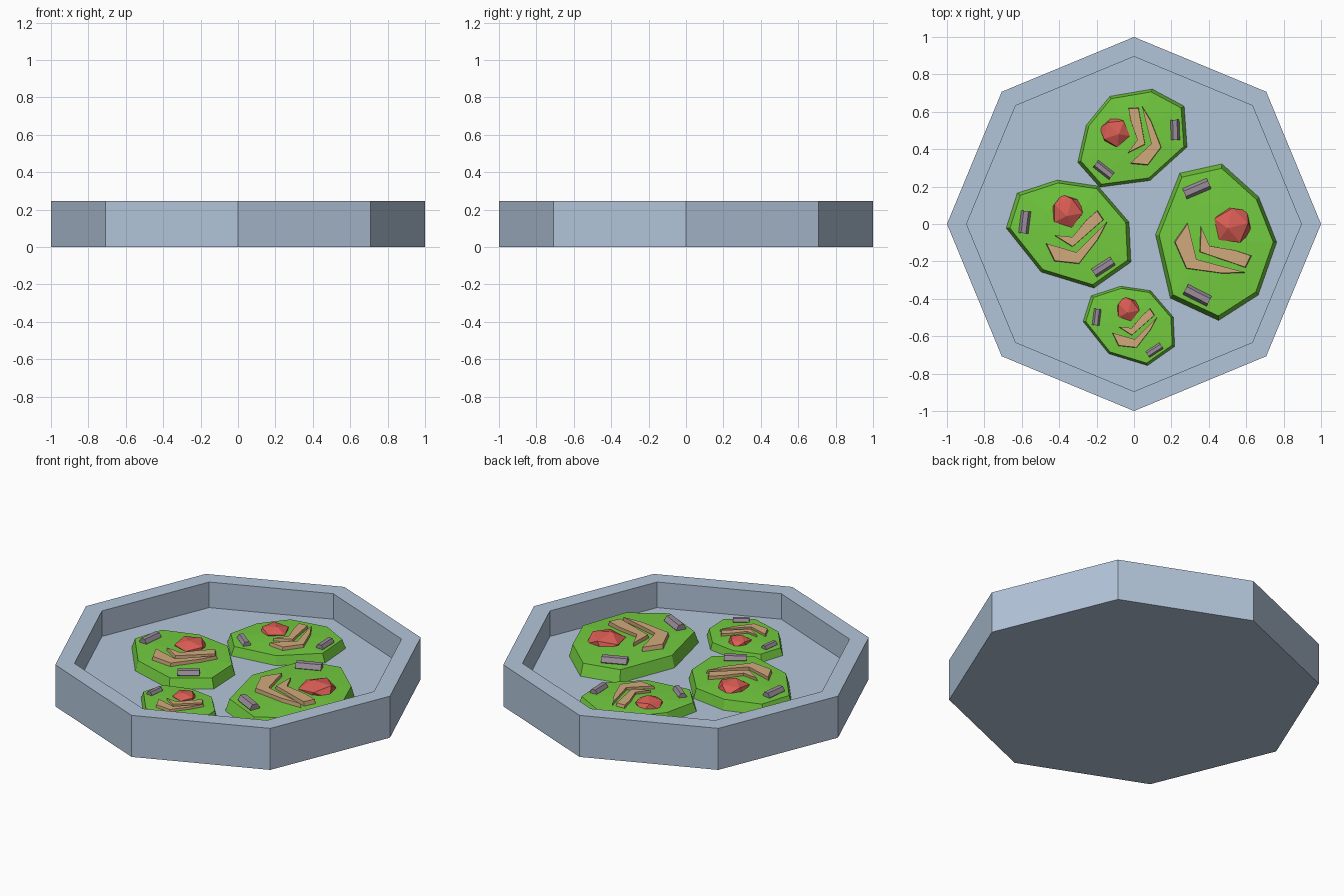
import bpy, bmesh
from math import cos, sin, pi, radians
from mathutils import Matrix, Vector

if "Cube" in bpy.data.objects:
    bpy.data.objects.remove(bpy.data.objects["Cube"])


def material(name, rgb):
    m = bpy.data.materials.new(name)
    m.diffuse_color = (*rgb, 1)
    m.use_nodes = True
    m.node_tree.nodes["Principled BSDF"].inputs["Base Color"].default_value = m.diffuse_color
    return m


BLUE = material("pale_blue", (0.45, 0.56, 0.70))
GREEN = material("green", (0.17, 0.60, 0.05))
RED = material("red", (0.70, 0.11, 0.09))
TAN = material("tan", (0.64, 0.40, 0.20))
GREY = material("mauve_grey", (0.32, 0.27, 0.32))


def finish(name, bm, mat, matrix=Matrix()):
    bmesh.ops.recalc_face_normals(bm, faces=bm.faces)
    me = bpy.data.meshes.new(name)
    bm.to_mesh(me)
    bm.free()
    me.materials.append(mat)
    ob = bpy.data.objects.new(name, me)
    ob.matrix_world = matrix
    bpy.context.collection.objects.link(ob)


def loft(rings, peak=None):
    """Skin closed rings, cap the bottom, close the top flat or with a fan."""
    bm = bmesh.new()
    vr = [[bm.verts.new(p) for p in ring] for ring in rings]
    n = len(vr[0])
    for a, b in zip(vr, vr[1:]):
        for i in range(n):
            j = (i + 1) % n
            bm.faces.new((a[i], a[j], b[j], b[i]))
    bm.faces.new(vr[0][::-1])
    if peak:
        top = bm.verts.new(peak)
        for i in range(n):
            bm.faces.new((vr[-1][i], vr[-1][(i + 1) % n], top))
    else:
        bm.faces.new(vr[-1])
    return bm


def scaled(outline, s, z):
    c = sum((Vector(p) for p in outline), Vector((0, 0))) / len(outline)
    return [(c.x + (x - c.x) * s, c.y + (y - c.y) * s, z) for x, y in outline]


# Octagonal dish: outer wall, rim, inner wall, floor
FLOOR = 0.095
octagon = [(cos(i * pi / 4), sin(i * pi / 4)) for i in range(8)]
finish("dish", loft([scaled(octagon, s, z) for s, z in
                     ((1, 0), (1, 0.247), (0.895, 0.247), (0.895, FLOOR))]), BLUE)

# Outlines of one cell, seen from above
BODY = [(-.037, .345), (.182, .313), (.348, .12), (.358, -.094),
        (.16, -.233), (-.123, -.147), (-.31, .088), (-.251, .275)]
FOLDS = {
    "inner_fold": [(-.056, .048), (.044, -.015), (.15, .06), (.214, .134),
                   (.18, .185), (.12, .125), (.076, .087), (.035, .03)],
    "outer_fold": [(-.101, .006), (-.055, -.09), (.08, -.105), (.185, .03),
                   (.235, .125), (.067, -.043)],
}
FOLDS["inner_fold"] = [(-.056, .048), (.044, -.015), (.214, .134),
                       (.18, .185), (.12, .132), (.042, .038)]


def cell(name, x, y, turn, size):
    place = (Matrix.Translation((x, y, FLOOR - 0.002))
             @ Matrix.Rotation(radians(turn), 4, 'Z') @ Matrix.Scale(size, 4))
    # Slab with tapered sides and a shallow faceted top
    finish(name + "_body", loft([scaled(BODY, 1, 0), scaled(BODY, 0.94, 0.06),
                                 scaled(BODY, 0.5, 0.066)], (.03, .06, .07)), GREEN, place)
    # Faceted nucleus
    bm = bmesh.new()
    bmesh.ops.create_icosphere(bm, subdivisions=1, radius=0.094)
    bmesh.ops.rotate(bm, verts=bm.verts, matrix=Matrix.Rotation(0.3, 3, 'X'))
    bmesh.ops.scale(bm, verts=bm.verts, vec=(1, 1, 0.5))
    finish(name + "_nucleus", bm, RED, place @ Matrix.Translation((.016, .18, .062)))
    # Folded ribbons
    for part, pts in FOLDS.items():
        rings = [[(px, py, z) for px, py in pts] for z in (0.05, 0.085)]
        rings[1] = scaled(pts, 0.95, 0.085)
        finish(f"{name}_{part}", loft(rings), TAN, place)
    # Small rods lying on the top
    for k, (px, py, angle) in enumerate(((-.21, .12, 83), (.21, -.12, 33))):
        bm = bmesh.new()
        bmesh.ops.create_cone(bm, cap_ends=True, segments=6, radius1=.026,
                              radius2=.026, depth=.12)
        finish(f"{name}_rod_{k + 1}", bm, GREY, place
               @ Matrix.Translation((px, py, .066))
               @ Matrix.Rotation(radians(angle), 4, 'Z') @ Matrix.Rotation(pi / 2, 4, 'Y'))


cell("left_cell", -.374, -.11, 0, 1)
cell("back_cell", .029, .396, 59, .905)
cell("right_cell", .337, -.096, -60, 1.178)
cell("front_cell", -.045, -.586, 0, .735)
